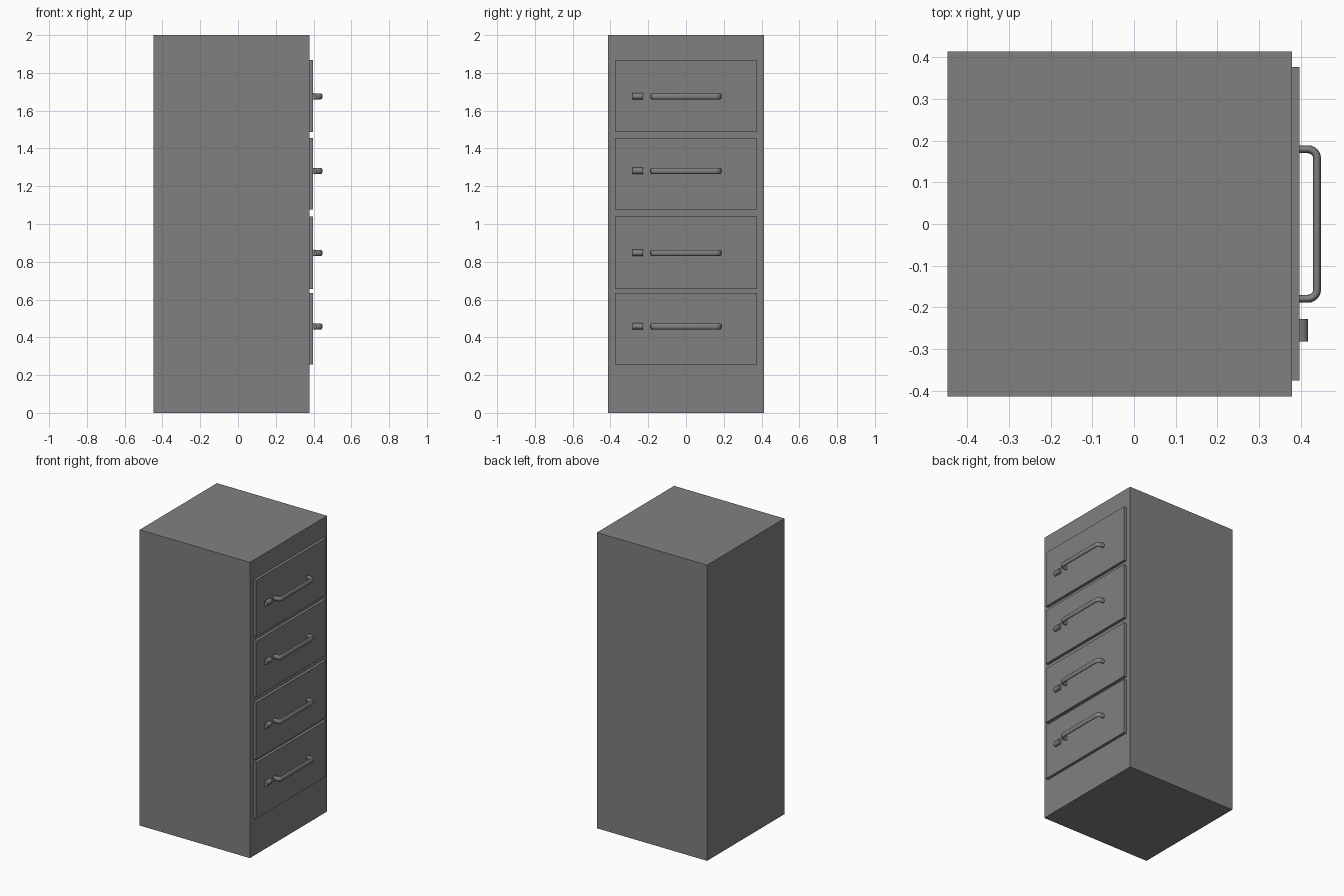
import bpy, bmesh
from math import sin, cos, pi, radians

if "Cube" in bpy.data.objects:
    bpy.data.objects.remove(bpy.data.objects["Cube"])

# Dark grey painted metal shared by all parts
metal = bpy.data.materials.new("dark_grey_metal")
metal.diffuse_color = (0.216, 0.216, 0.216, 1)
metal.use_nodes = True
metal.node_tree.nodes["Principled BSDF"].inputs["Base Color"].default_value = metal.diffuse_color


def finish(bm, name, smooth=False):
    bmesh.ops.recalc_face_normals(bm, faces=bm.faces)
    mesh = bpy.data.meshes.new(name)
    bm.to_mesh(mesh)
    bm.free()
    mesh.materials.append(metal)
    obj = bpy.data.objects.new(name, mesh)
    bpy.context.collection.objects.link(obj)
    if smooth:
        bpy.context.view_layer.objects.active = obj
        obj.select_set(True)
        bpy.ops.object.shade_smooth_by_angle(angle=radians(40))
        obj.select_set(False)
    return obj


def box(name, x, y, z):
    bm = bmesh.new()
    bmesh.ops.create_cube(bm, size=1)
    for v in bm.verts:
        v.co = [(a + b) / 2 + c * (b - a) for c, (a, b) in zip(v.co, (x, y, z))]
    return finish(bm, name)


def sweep(name, path, z, half_width, half_height, sides=16):
    """Sweep an oval section along (x, y, heading angle) stations at height z."""
    bm = bmesh.new()
    rings = []
    for x, y, a in path:
        ring = []
        for i in range(sides):
            t = 2 * pi * i / sides
            w = half_width * cos(t)
            ring.append(bm.verts.new((x - sin(a) * w, y + cos(a) * w,
                                      z + half_height * sin(t))))
        rings.append(ring)
    for r, s in zip(rings, rings[1:]):
        for i in range(sides):
            j = (i + 1) % sides
            bm.faces.new((r[i], r[j], s[j], s[i]))
    bm.faces.new(rings[0])
    bm.faces.new(rings[-1])
    return finish(bm, name, smooth=True)


# Cabinet body
FRONT, FACE = 0.378, 0.397
box("cabinet_body", (-0.447, FRONT), (-0.413, 0.413), (0, 2))

# Handle path: out from the drawer, round the bend, along, and back
R, BAR_X, HALF = 0.022, 0.4385, 0.179
path = [(FACE - 0.005, -HALF, 0)]
for start, cy in ((0, -HALF + R), (pi / 2, HALF - R)):
    for k in range(7):
        a = start + pi / 2 * k / 6
        path.append((BAR_X - R + R * sin(a), cy - R * cos(a), a))
path.append((FACE - 0.005, HALF, pi))

# Drawers: bottom, top and handle height of each
drawers = [(0.256, 0.635, 0.458), (0.657, 1.041, 0.847),
           (1.077, 1.455, 1.281), (1.486, 1.868, 1.676)]
for n, (low, high, hz) in enumerate(drawers, 1):
    box(f"drawer_front_{n}", (FRONT - 0.005, FACE), (-0.375, 0.376), (low, high))
    sweep(f"drawer_handle_{n}", path, hz, 0.0095, 0.016)
    # Rounded thumb latch lying beside the handle
    latch = [(FACE, -0.282, pi / 2), (FACE, -0.228, pi / 2)]
    sweep(f"thumb_latch_{n}", latch, hz, 0.020, 0.017)
